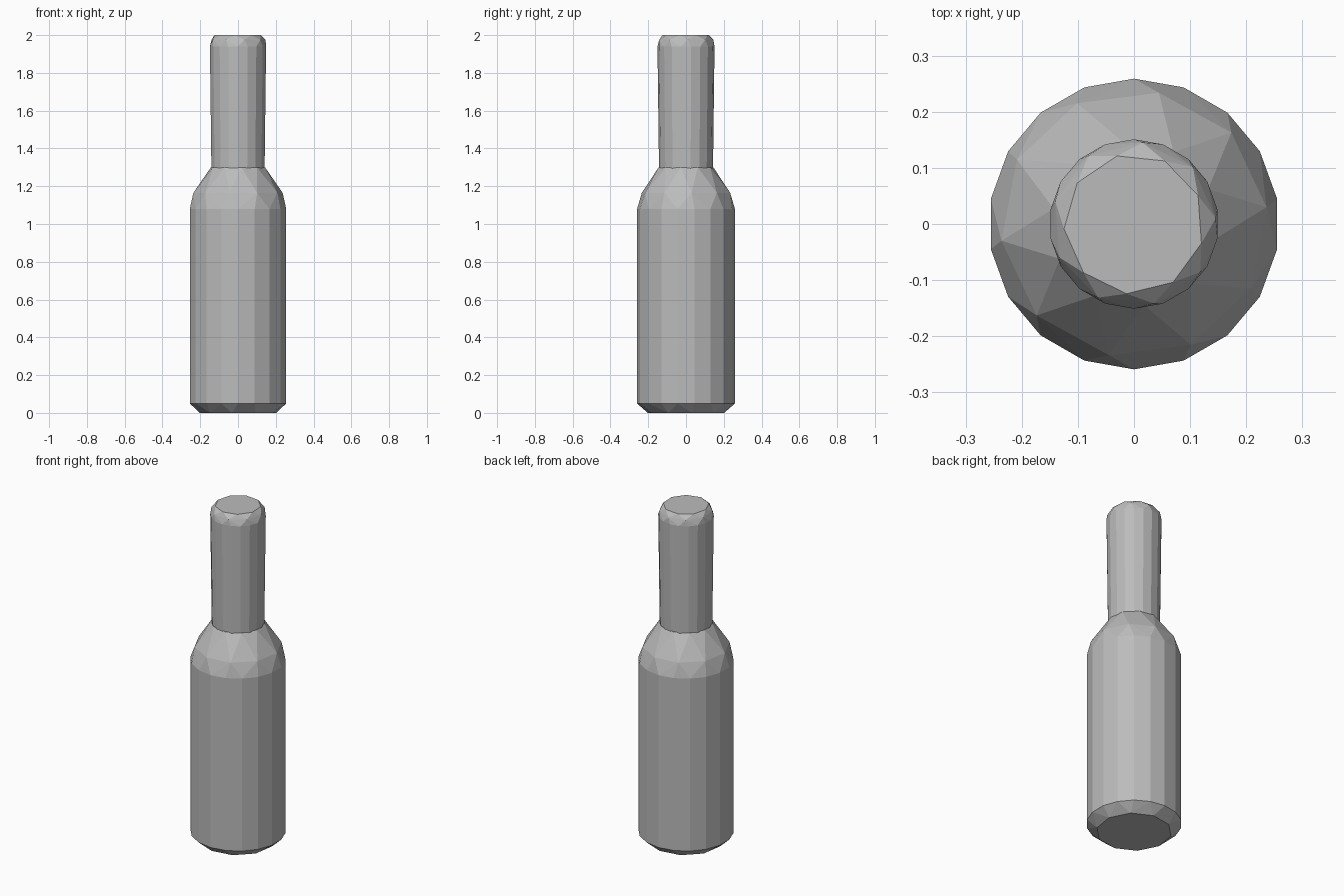
import bpy, bmesh
from math import cos, sin, tau

cube = bpy.data.objects.get("Cube")
if cube:
    bpy.data.objects.remove(cube, do_unlink=True)

grey = bpy.data.materials.new("plain grey")
grey.use_nodes = True
colour = (0.5, 0.5, 0.5, 1)
grey.diffuse_color = colour
grey.node_tree.nodes["Principled BSDF"].inputs["Base Color"].default_value = colour


def faceted_solid(name, rings):
    """Skin rings of (radius, height, sides, turn) with flat irregular facets."""
    bm = bmesh.new()
    for radius, z, sides, turn in rings:
        for i in range(sides):
            a = tau * (i + turn) / sides
            bm.verts.new((radius * cos(a), radius * sin(a), z))
    hull = bmesh.ops.convex_hull(bm, input=bm.verts)
    loose = set(hull["geom_interior"]) | set(hull["geom_unused"])
    bmesh.ops.delete(bm, geom=[v for v in loose if isinstance(v, bmesh.types.BMVert)],
                     context="VERTS")
    bmesh.ops.dissolve_limit(bm, angle_limit=0.01, verts=bm.verts, edges=bm.edges)
    bmesh.ops.recalc_face_normals(bm, faces=bm.faces)
    mesh = bpy.data.meshes.new(name)
    bm.to_mesh(mesh)
    bm.free()
    mesh.materials.append(grey)
    obj = bpy.data.objects.new(name, mesh)
    bpy.context.collection.objects.link(obj)
    return obj


# Body with a chamfered base and sloping shoulder
faceted_solid("bottle_body", [
    (0.205, 0.0, 10, 0.25),
    (0.259, 0.05, 18, 0.5),
    (0.259, 1.08, 18, 0.5),
    (0.238, 1.165, 10, 0.2),
    (0.146, 1.30, 10, 0.7),
])

# Neck, slightly wider towards the rounded mouth
faceted_solid("bottle_neck", [
    (0.143, 1.295, 18, 0.5),
    (0.151, 1.94, 18, 0.5),
    (0.146, 1.975, 9, 0.1),
    (0.125, 2.0, 9, 0.6),
])
